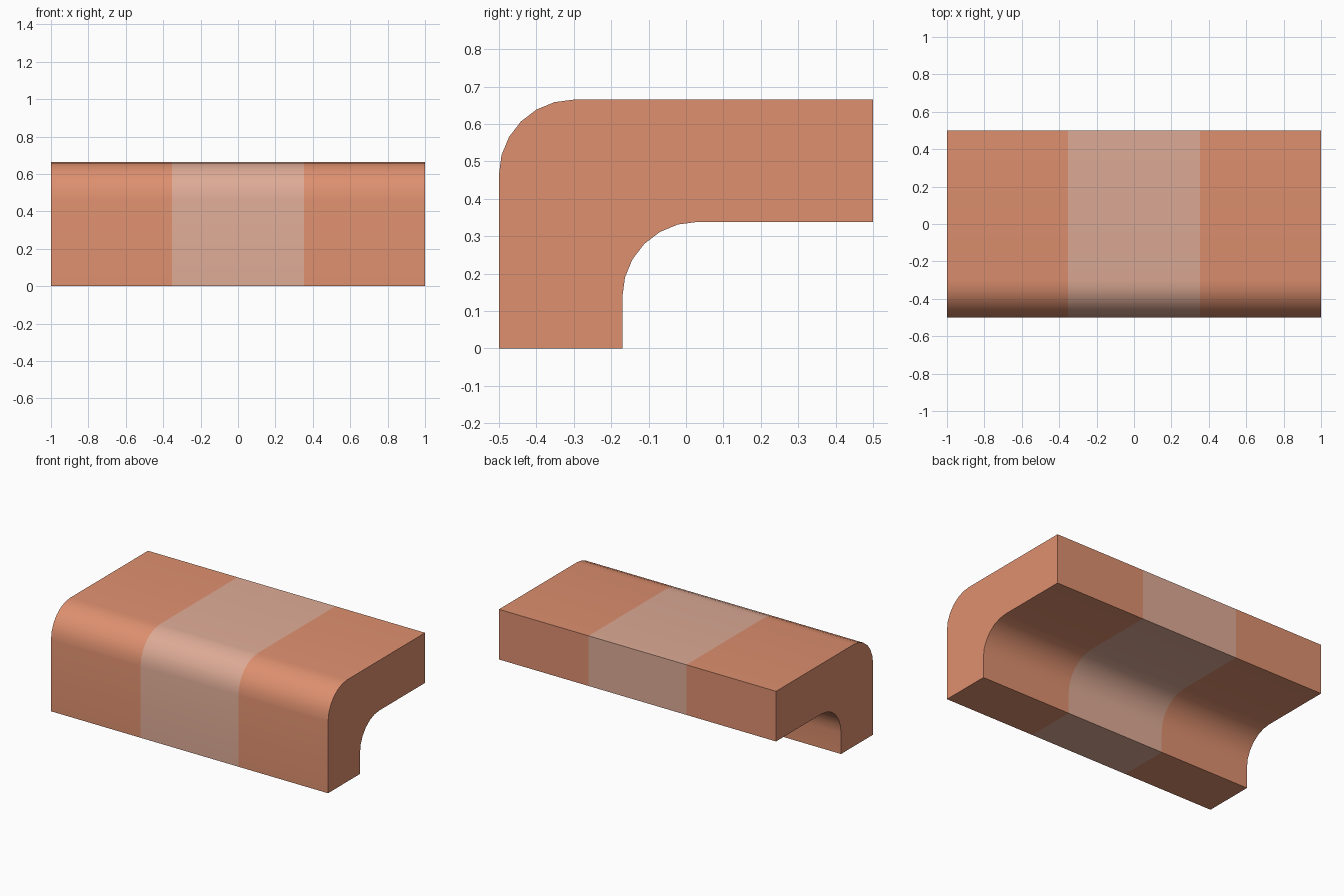
import bpy, bmesh, math

if "Cube" in bpy.data.objects:
    bpy.data.objects.remove(bpy.data.objects["Cube"])


def srgb(r, g, b):
    f = lambda c: c / 12.92 if c <= 0.04045 else ((c + 0.055) / 1.055) ** 2.4
    return tuple(f(c / 255) for c in (r, g, b)) + (1.0,)


def material(name, colour):
    m = bpy.data.materials.new(name)
    m.diffuse_color = colour
    m.use_nodes = True
    m.node_tree.nodes["Principled BSDF"].inputs["Base Color"].default_value = m.diffuse_color
    return m


def arc(cy, cz, radius, start, end, steps=6):
    return [(cy + radius * math.cos(a), cz + radius * math.sin(a))
            for a in (math.radians(start + (end - start) * i / steps)
                      for i in range(steps + 1))]


terracotta = material("terracotta", srgb(222, 144, 111))
pale_clay = material("pale clay", srgb(222, 171, 150))

# L-shaped cross-section with rounded outer and inner bend (y, z)
profile = ([(-0.5, 0), (-0.17, 0)]
           + arc(0.03, 0.138, 0.2, 180, 90)
           + [(0.5, 0.338), (0.5, 0.665)]
           + arc(-0.3, 0.465, 0.2, 90, 180))

# Sweep the section along x, with the middle band as its own segment
bm = bmesh.new()
rings = [[bm.verts.new((x, y, z)) for y, z in profile]
         for x in (-1, -0.353, 0.353, 1)]
n = len(profile)
for s in range(3):
    for i in range(n):
        j = (i + 1) % n
        face = bm.faces.new((rings[s][i], rings[s][j],
                             rings[s + 1][j], rings[s + 1][i]))
        face.material_index = 1 if s == 1 else 0
bm.faces.new(rings[0])
bm.faces.new(rings[-1])
bmesh.ops.recalc_face_normals(bm, faces=bm.faces)

mesh = bpy.data.meshes.new("bent_ledge")
bm.to_mesh(mesh)
bm.free()
mesh.materials.append(terracotta)
mesh.materials.append(pale_clay)
ledge = bpy.data.objects.new("bent_ledge", mesh)
bpy.context.collection.objects.link(ledge)
bpy.context.view_layer.objects.active = ledge
ledge.select_set(True)
bpy.ops.object.shade_smooth_by_angle(angle=math.radians(30))
